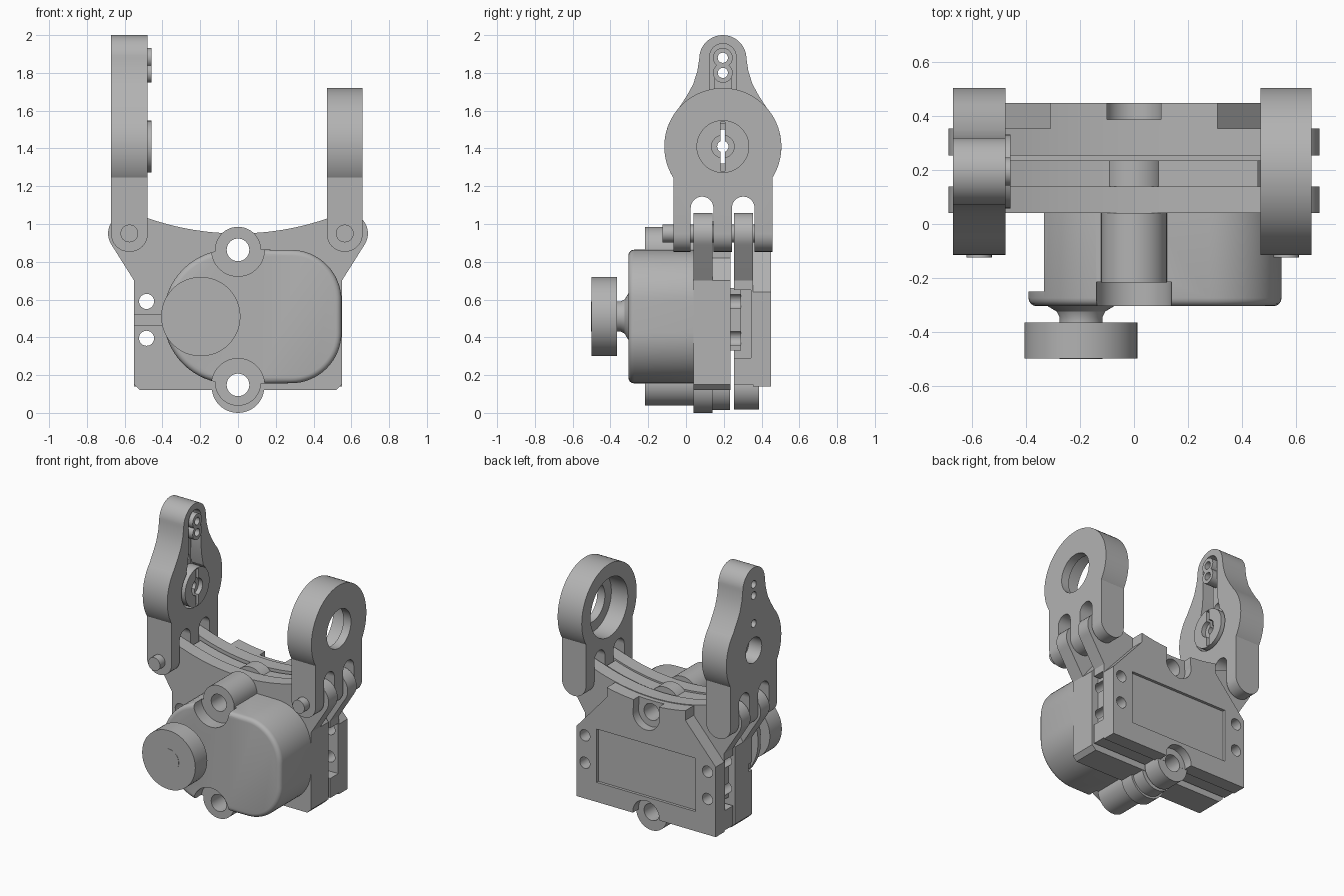
import bpy, bmesh
from math import sin, cos, radians, sqrt, tau
from mathutils import Vector, Matrix

if "Cube" in bpy.data.objects:
    bpy.data.objects.remove(bpy.data.objects["Cube"])

grey = bpy.data.materials.new("plain grey")
grey.use_nodes = True
tone = (0.45, 0.45, 0.45, 1)
grey.diffuse_color = tone
grey.node_tree.nodes["Principled BSDF"].inputs["Base Color"].default_value = tone


def finish(name, bm):
    bmesh.ops.recalc_face_normals(bm, faces=bm.faces)
    mesh = bpy.data.meshes.new(name)
    bm.to_mesh(mesh)
    bm.free()
    mesh.materials.append(grey)
    ob = bpy.data.objects.new(name, mesh)
    bpy.context.collection.objects.link(ob)
    return ob


def prism(name, axis, pts, a, b, bevel=None, size=0, segs=5):
    """Extrude a 2D outline along x or y; bevel picks edges by a rule."""
    bm = bmesh.new()
    place = (lambda p: (a, p[0], p[1])) if axis == "x" else (lambda p: (p[0], a, p[1]))
    face = bm.faces.new([bm.verts.new(place(p)) for p in pts])
    ext = bmesh.ops.extrude_face_region(bm, geom=[face])["geom"]
    step = Vector((b - a, 0, 0) if axis == "x" else (0, b - a, 0))
    bmesh.ops.translate(bm, vec=step, verts=[v for v in ext if isinstance(v, bmesh.types.BMVert)])
    bmesh.ops.recalc_face_normals(bm, faces=bm.faces)
    if bevel:
        edges = [e for e in bm.edges if bevel(e.verts[0].co, e.verts[1].co)]
        bmesh.ops.bevel(bm, geom=edges, offset=size, segments=segs, profile=0.5, affect="EDGES")
    return finish(name, bm)


def arc(cx, cy, r, start, end, n=16):
    angles = [radians(start + (end - start) * i / n) for i in range(n + 1)]
    return [(cx + r * cos(t), cy + r * sin(t)) for t in angles]


def cyl(name, axis, c, r, a, b, n=48):
    return prism(name, axis, arc(c[0], c[1], r, 0, 360 - 360 / n, n - 1), a, b)


def box(name, x, y, z):
    return prism(name, "y", [(x[0], z[0]), (x[1], z[0]), (x[1], z[1]), (x[0], z[1])], *y)


def sym(half, c=0):
    """Mirror half an outline about the line at c."""
    return [(c + d, z) for d, z in half] + [(c - d, z) for d, z in reversed(half) if d > 1e-6]


def cut(targets, cutters):
    for ob in targets:
        bpy.context.view_layer.objects.active = ob
        for c in cutters:
            mod = ob.modifiers.new("cut", "BOOLEAN")
            mod.operation, mod.solver, mod.object = "DIFFERENCE", "EXACT", c
            bpy.ops.object.modifier_apply(modifier=mod.name)
    for c in cutters:
        bpy.data.objects.remove(c)


def sag(half_width, drop=0):
    """Sagging top edge from half_width in to the middle."""
    xs = [half_width * (1 - i / 12) for i in range(13)]
    return [(x, 2.40 - sqrt(1.45 ** 2 - x * x) - drop) for x in xs]


PIVOT = 0.195
TOP, LOW = 0.863, 0.148

# Hinge plates with tongues
foot = [(0.52, 0.12), (0.55, 0.15), (0.55, 0.70)]
tongued = sym(foot + arc(0.58, 0.95, 0.108, -35, 115) + sag(0.475))
front_plate = prism("front_plate", "y", tongued, 0.04, 0.14)
back_plate = prism("back_plate", "y", [(x, max(z, 0.14)) for x, z in tongued if z > 0.13], 0.255, 0.355)

# Filler layers behind each plate
middle_layer = prism("middle_layer", "y", sym(foot + [(0.46, 0.82)] + sag(0.46, 0.012)), 0.139, 0.235)
back_block = prism("back_block", "y", sym([(0.55, 0.14), (0.55, 0.64), (0.31, 0.91)] + sag(0.31, 0.005)), 0.354, 0.45)
connector = box("connector", (-0.5, 0.5), (0.234, 0.29), (0.33, 0.66))

# Screw lugs along the centre line
front_lug = cyl("front_lug", "y", (0, 0.14), 0.14, 0.04, 0.14)
middle_lug = cyl("middle_lug", "y", (0, 0.14), 0.125, 0.139, 0.232)
back_lug = cyl("back_lug", "y", (0, 0.14), 0.122, 0.255, 0.387)
top_boss = cyl("top_boss", "y", (0, TOP), 0.12, 0.139, 0.236)

# Gear cover with softened front rim
outline = (arc(-0.04, 0.51, 0.355, 90, 270, 32) + arc(0.28, 0.425, 0.268, -90, 0)
           + arc(0.28, 0.595, 0.268, 0, 90))
outline = [(max(x, -0.392), z) for x, z in outline]
cover = prism("gear_cover", "y", outline, -0.305, 0.041,
              lambda p, q: p.y < -0.3 and q.y < -0.3, 0.03, 4)
cut([cover], [box("side_cut", (-0.6, -0.335), (-0.25, 0.1), (0, 1))])
cut([cover], [cyl("boss_room", "y", (0, z), 0.14, -0.4, -0.215) for z in (TOP, LOW)])
bosses = [cyl(n, "y", (0, z), 0.122, -0.217, 0.041)
          for n, z in (("cover_boss_top", TOP), ("cover_boss_bottom", 0.16))]

# Through holes for the two centre screws
layers = [front_plate, back_plate, middle_layer, back_block, front_lug, middle_lug, back_lug, top_boss]
cut(layers + [cover] + bosses, [cyl("bore", "y", (0, z), 0.06, -0.5, 0.6, 32) for z in (TOP, LOW)])
cut([back_block], [cyl("counterbore", "y", (0, z), 0.105, 0.388, 0.6, 32) for z in (TOP, LOW)])
cut([back_block], [box("counter_open", (-0.1, 0.1), (0.388, 0.6), (TOP, 1.1))])

# Back panel recess, side pockets and corner screw holes
cut([back_block], [box("panel", (-0.39, 0.39), (0.43, 0.6), (0.28, 0.66))])
cut([back_plate], [box("pocket", (s * 0.5 - 0.07, s * 0.5 + 0.07), (0.2, 0.345), (0.29, 0.65))
                   for s in (-1, 1)])
cut([front_plate, middle_layer, back_plate, back_block, connector],
    [cyl("corner_hole", "y", (s * 0.484, z), 0.04, -0.1, 0.6, 24)
     for s in (-1, 1) for z in (0.395, 0.59)])
cut([front_plate], [box("clamp_slot", (-0.6, -0.39), (0.0, 0.08), (0.465, 0.52))])

# Knob and flared shaft, turned around y
bm = bmesh.new()
turn = [(0, -0.5), (0.21, -0.5), (0.21, -0.365), (0.08, -0.365), (0.08, -0.345),
        (0.09, -0.325), (0.125, -0.304), (0, -0.304)]
ring = [bm.verts.new((r, y, 0)) for r, y in turn]
edges = [bm.edges.new(pair) for pair in zip(ring, ring[1:])]
bmesh.ops.spin(bm, geom=ring + edges, cent=(0, 0, 0), axis=(0, 1, 0), angle=tau, steps=48)
bmesh.ops.remove_doubles(bm, verts=bm.verts, dist=1e-4)
bmesh.ops.transform(bm, matrix=Matrix.Translation((-0.197, 0, 0.51)), verts=bm.verts)
finish("knob", bm)
cyl("knob_shaft_end", "y", (-0.197, 0.51), 0.08, -0.502, -0.49)

# Arms: forked leg, round head, rounded foot
leg = [(0.262, 0.853), (0.262, 1.245)]
ring_half = leg + arc(0, 1.41, 0.31, -31, 90, 24)
horn_half = (leg + arc(0, 1.41, 0.31, -31, 42, 16) + [(0.19, 1.68), (0.157, 1.74), (0.135, 1.81)]
             + arc(0, 1.875, 0.125, 0, 90, 12))


def is_foot(p, q):
    return p.z < 0.86 and q.z < 0.86 and abs(p.y - q.y) > 0.1


def arm(name, half, a, b):
    ob = prism(name, "x", sym(half, PIVOT), a, b, is_foot, 0.094, 8)
    slot = [arc(y, 1.085, 0.06, 0, 180) + [(y - 0.06, 0.7), (y + 0.06, 0.7)] for y in (0.085, 0.303)]
    cut([ob], [prism("fork_slot", "x", s, a - 0.1, b + 0.1) for s in slot])
    cyl(name + "_pin", "y", ((a + b) / 2, 0.95), 0.047, -0.125, 0.455, 24)
    return ob


left_arm = arm("left_arm", ring_half, 0.47, 0.66)
cut([left_arm], [cyl("hole", "x", (PIVOT, 1.41), 0.137, 0.3, 0.8),
                 cyl("bearing_seat", "x", (PIVOT, 1.41), 0.21, 0.3, 0.60)])

right_arm = arm("right_arm", horn_half, -0.672, -0.478)
pear = sym(arc(0, 1.41, 0.15, -90, 50) + [(0.075, 1.62), (0.07, 1.70)] + arc(0, 1.885, 0.07, 0, 90), PIVOT)
cut([right_arm], [prism("horn_recess", "x", pear, -0.57, -0.3),
                  cyl("hub_hole", "x", (PIVOT, 1.41), 0.09, -0.8, -0.5, 32)])

# Drive horn seated in the right arm
horn_hub = cyl("horn_hub", "x", (PIVOT, 1.41), 0.137, -0.571, -0.458)
horn_tip = prism("horn_tip", "x", sym(arc(0, 1.80, 0.052, -90, 50) + arc(0, 1.88, 0.052, -50, 90), PIVOT),
                 -0.571, -0.458)
horn_link = box("horn_link", (-0.571, -0.54), (PIVOT - 0.045, PIVOT + 0.045), (1.53, 1.78))
cut([horn_hub], [box("slit", (-0.8, -0.3), (PIVOT - 0.012, PIVOT + 0.012), (1.28, 1.54)),
                 cyl("hub_bore", "x", (PIVOT, 1.41), 0.03, -0.8, -0.3, 20),
                 cyl("hub_sink", "x", (PIVOT, 1.41), 0.06, -0.49, -0.3, 24)])
cut([right_arm, horn_tip, horn_link],
    [cyl("pin_hole", "x", (PIVOT, z), 0.027, -0.8, -0.3, 20) for z in (1.60, 1.80, 1.88)])

# Smooth round walls, keep sharp edges
for ob in bpy.context.scene.objects:
    if ob.type == "MESH":
        ob.select_set(True)
        bpy.context.view_layer.objects.active = ob
bpy.ops.object.shade_smooth_by_angle(angle=radians(30))
